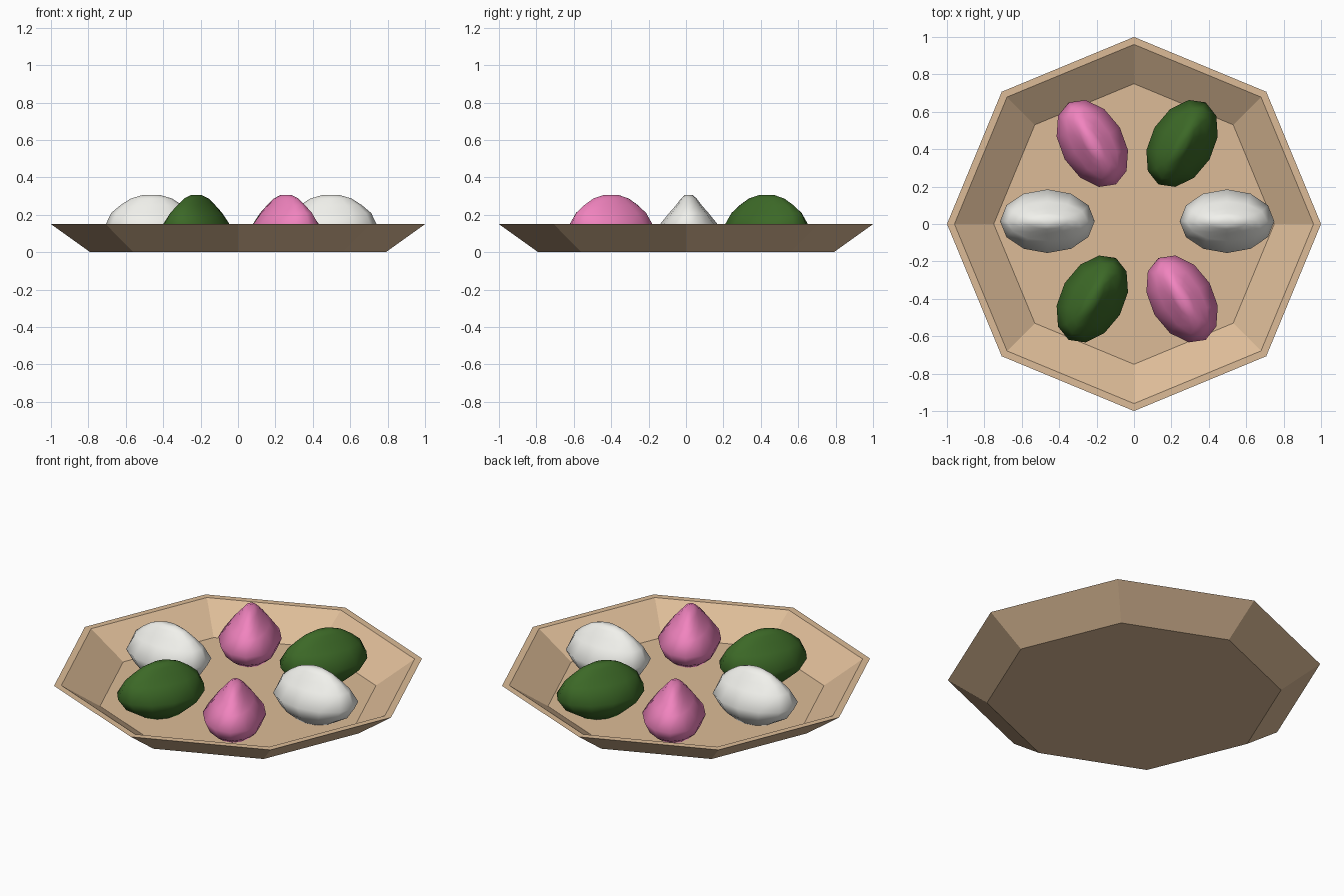
import bpy, bmesh
from math import sin, cos, pi, radians

if "Cube" in bpy.data.objects:
    bpy.data.objects.remove(bpy.data.objects["Cube"])


def material(name, rgb):
    m = bpy.data.materials.new(name)
    m.diffuse_color = (*rgb, 1)
    m.use_nodes = True
    m.node_tree.nodes["Principled BSDF"].inputs["Base Color"].default_value = m.diffuse_color
    return m


def loft(name, rings, sides, mat):
    """Stack elliptical rings (a, b, z) and cap both ends."""
    bm = bmesh.new()
    loops = [[bm.verts.new((a * cos(2 * pi * i / sides), b * sin(2 * pi * i / sides), z))
              for i in range(sides)] for a, b, z in rings]
    for lo, hi in zip(loops, loops[1:]):
        for i in range(sides):
            j = (i + 1) % sides
            bm.faces.new((lo[i], lo[j], hi[j], hi[i]))
    bm.faces.new(loops[0][::-1])
    bm.faces.new(loops[-1])
    me = bpy.data.meshes.new(name)
    bm.to_mesh(me)
    bm.free()
    me.materials.append(mat)
    ob = bpy.data.objects.new(name, me)
    bpy.context.collection.objects.link(ob)
    return ob


wood = material("wood", (0.72, 0.50, 0.31))
colours = [("white", material("white", (0.88, 0.88, 0.84))),
           ("green", material("green", (0.045, 0.14, 0.02))),
           ("pink", material("pink", (0.88, 0.23, 0.52)))]

# Octagonal dish: outer wall, flat rim, inner wall, floor
loft("dish", [(r, r, z) for r, z in
              ((0.79, 0), (1, 0.15), (0.96, 0.15), (0.75, 0.01))], 8, wood)

# Six dumplings in a ring, each pinched to a ridge along its length
profile = [(0.115, 0.09, 0.008), (0.205, 0.14, 0.06), (0.253, 0.17, 0.13),
           (0.215, 0.105, 0.21), (0.165, 0.068, 0.252), (0.11, 0.042, 0.287),
           (0.05, 0.022, 0.305)]
for k in range(6):
    colour, mat = colours[k % 3]
    ang = radians(60 * k)
    ob = loft(f"{colour}_dumpling_{k // 3 + 1}", profile, 12, mat)
    ob.location = (0.017 + 0.48 * cos(ang), 0.015 + 0.48 * sin(ang), 0)
    ob.rotation_euler.z = ang
    for p in ob.data.polygons:
        p.use_smooth = True
